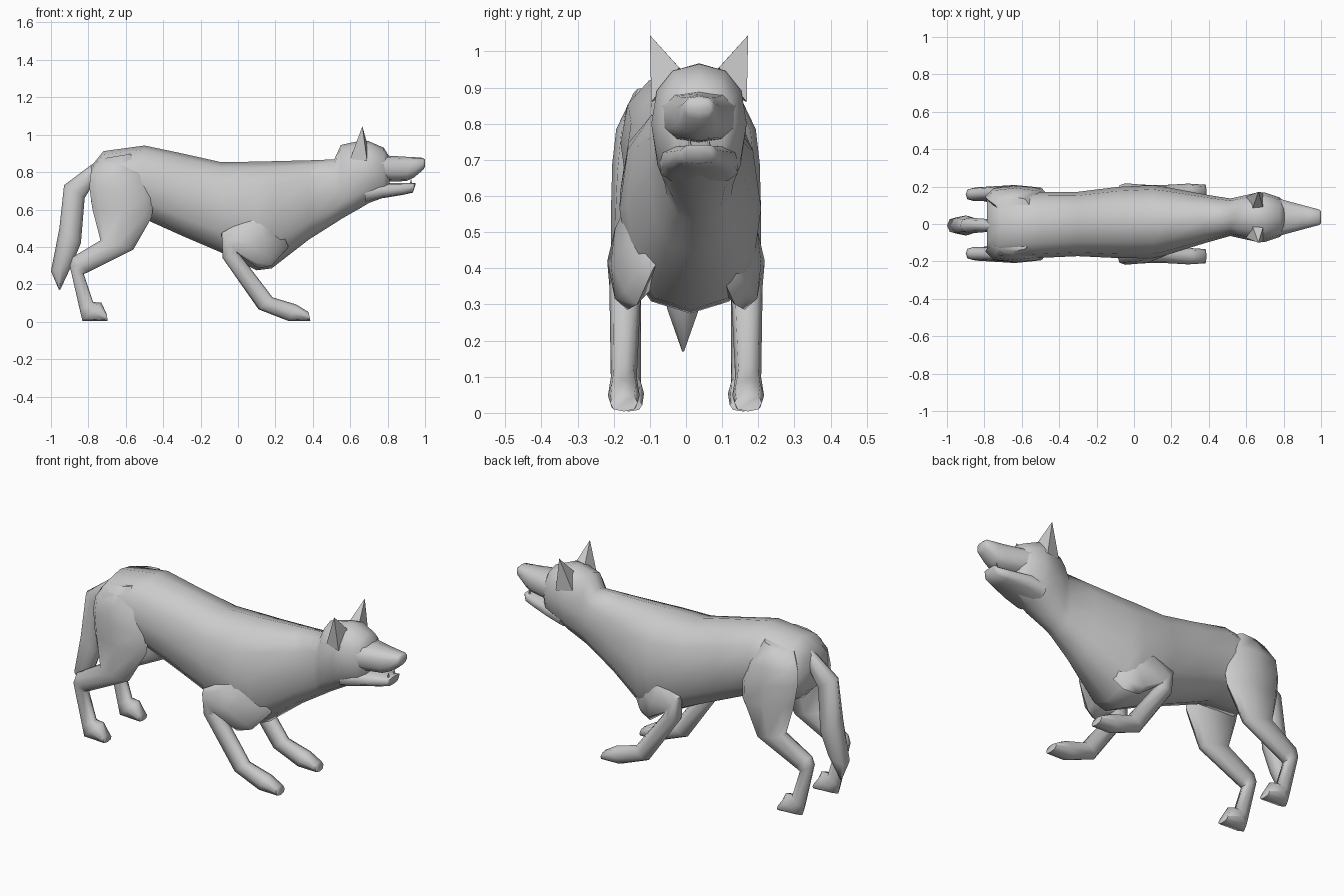
import bpy, bmesh
from math import sin, cos, tau, radians


def finish(name, bm):
    bmesh.ops.recalc_face_normals(bm, faces=bm.faces)
    me = bpy.data.meshes.new(name)
    bm.to_mesh(me)
    bm.free()
    ob = bpy.data.objects.new(name, me)
    bpy.context.collection.objects.link(ob)
    bpy.ops.object.select_all(action='DESELECT')
    ob.select_set(True)
    bpy.context.view_layer.objects.active = ob
    bpy.ops.object.shade_smooth_by_angle(angle=radians(65))
    return ob


def spow(v, e):
    return abs(v) ** e * (1 if v >= 0 else -1)


def loft(name, rings, side=1, n=10, e=0.85):
    """Skin through rings: (back x, z, front x, z, y centre, half width)."""
    bm = bmesh.new()
    loops = []
    for ax, az, bx, bz, yc, w in rings:
        loop = []
        for i in range(n):
            t = tau * i / n
            c, s = spow(cos(t), e), spow(sin(t), e)
            loop.append(bm.verts.new(((ax + bx) / 2 + c * (ax - bx) / 2,
                                      side * yc + s * w,
                                      (az + bz) / 2 + c * (az - bz) / 2)))
        loops.append(loop)
    for p, q in zip(loops, loops[1:]):
        for i in range(n):
            j = (i + 1) % n
            bm.faces.new((p[i], p[j], q[j], q[i]))
    bm.faces.new(loops[0])
    bm.faces.new(loops[-1])
    return finish(name, bm)


def upright(rows):
    """Vertical rings from (x, top, bottom, y centre, half width)."""
    return [(x, t, x, b, y, w) for x, t, b, y, w in rows]


HY = 0.036  # the head sits slightly off the centre line

# Torso, neck and skull in one skin
loft("body", upright([
    (-0.785, 0.83, 0.64, -0.012, 0.14),
    (-0.72, 0.912, 0.57, -0.012, 0.176),
    (-0.50, 0.942, 0.55, -0.005, 0.176),
    (-0.30, 0.90, 0.46, 0.0, 0.172),
    (-0.09, 0.853, 0.37, 0.008, 0.19),
    (0.10, 0.856, 0.275, 0.012, 0.196),
    (0.18, 0.858, 0.285, 0.016, 0.18),
    (0.38, 0.863, 0.44, 0.028, 0.13),
    (0.515, 0.868, 0.525, HY, 0.10),
    (0.55, 0.945, 0.548, HY, 0.108),
    (0.65, 0.967, 0.605, HY, 0.13),
    (0.70, 0.965, 0.635, HY, 0.132),
    (0.78, 0.93, 0.664, HY, 0.105),
    (0.81, 0.88, 0.69, HY, 0.07)]), n=12)

# Upper muzzle
loft("muzzle", upright([
    (0.72, 0.90, 0.748, HY, 0.118),
    (0.80, 0.888, 0.748, HY, 0.096),
    (0.90, 0.882, 0.752, HY, 0.068),
    (0.94, 0.880, 0.77, HY, 0.057),
    (0.99, 0.876, 0.812, HY, 0.043),
    (1.0, 0.866, 0.83, HY, 0.034)]), e=0.75)

# Lower jaw
loft("lower_jaw", upright([
    (0.68, 0.742, 0.635, HY, 0.112),
    (0.77, 0.742, 0.66, HY, 0.102),
    (0.88, 0.741, 0.678, HY, 0.068),
    (0.935, 0.741, 0.69, HY, 0.05),
    (0.948, 0.741, 0.73, HY, 0.04)]), e=0.65)

# Tail
loft("tail", [
    (-0.74, 0.87, -0.77, 0.72, -0.008, 0.03),
    (-0.79, 0.835, -0.79, 0.71, -0.008, 0.035),
    (-0.93, 0.73, -0.82, 0.66, -0.008, 0.042),
    (-0.955, 0.50, -0.84, 0.42, -0.008, 0.054),
    (-1.0, 0.27, -0.885, 0.31, -0.008, 0.045),
    (-0.957, 0.17, -0.95, 0.172, -0.008, 0.003)], n=8)

for side, tag in ((-1, "right"), (1, "left")):
    # Front leg: shoulder sunk in the chest, elbow, forearm, paw
    loft("front_leg_" + tag, [
        (0.16, 0.66, 0.27, 0.40, 0.09, 0.03),
        (0.10, 0.60, 0.18, 0.30, 0.135, 0.045),
        (0.03, 0.54, 0.11, 0.285, 0.162, 0.046),
        (-0.088, 0.475, 0.0, 0.365, 0.176, 0.042),
        (-0.082, 0.34, 0.01, 0.36, 0.168, 0.044),
        (0.11, 0.066, 0.185, 0.13, 0.172, 0.036),
        (0.27, 0.004, 0.312, 0.092, 0.172, 0.044),
        (0.387, 0.004, 0.377, 0.052, 0.172, 0.038)], side, 8, 0.8)
    # Hind leg: haunch sunk in the rump, thigh, knee, hock, paw
    loft("hind_leg_" + tag, [
        (-0.74, 0.87, -0.56, 0.90, 0.10, 0.045),
        (-0.788, 0.79, -0.49, 0.78, 0.135, 0.058),
        (-0.795, 0.72, -0.45, 0.66, 0.146, 0.058),
        (-0.778, 0.60, -0.46, 0.56, 0.155, 0.052),
        (-0.735, 0.435, -0.56, 0.385, 0.165, 0.043),
        (-0.885, 0.345, -0.80, 0.265, 0.16, 0.036),
        (-0.90, 0.30, -0.825, 0.255, 0.158, 0.034),
        (-0.845, 0.06, -0.775, 0.105, 0.158, 0.034),
        (-0.832, 0.004, -0.73, 0.102, 0.158, 0.042),
        (-0.697, 0.004, -0.702, 0.04, 0.158, 0.037)], side, 8, 0.8)
    # Ear: four-sided spike
    bm = bmesh.new()
    base = [bm.verts.new((x, HY + side * y, z)) for x, y, z in
            ((0.635, 0.05, 0.95), (0.60, 0.11, 0.87),
             (0.69, 0.132, 0.86), (0.69, 0.055, 0.955))]
    tip = bm.verts.new((0.665, HY + side * 0.136, 1.045))
    for i in range(4):
        bm.faces.new((base[i], base[(i + 1) % 4], tip))
    bm.faces.new(base)
    finish("ear_" + tag, bm)
    # Lower fang
    bm = bmesh.new()
    bmesh.ops.create_cone(bm, cap_ends=True, segments=5, radius1=0.007,
                          radius2=0, depth=0.03)
    bmesh.ops.translate(bm, verts=bm.verts,
                        vec=(0.925, HY + side * 0.026, 0.75))
    finish("fang_" + tag, bm)
